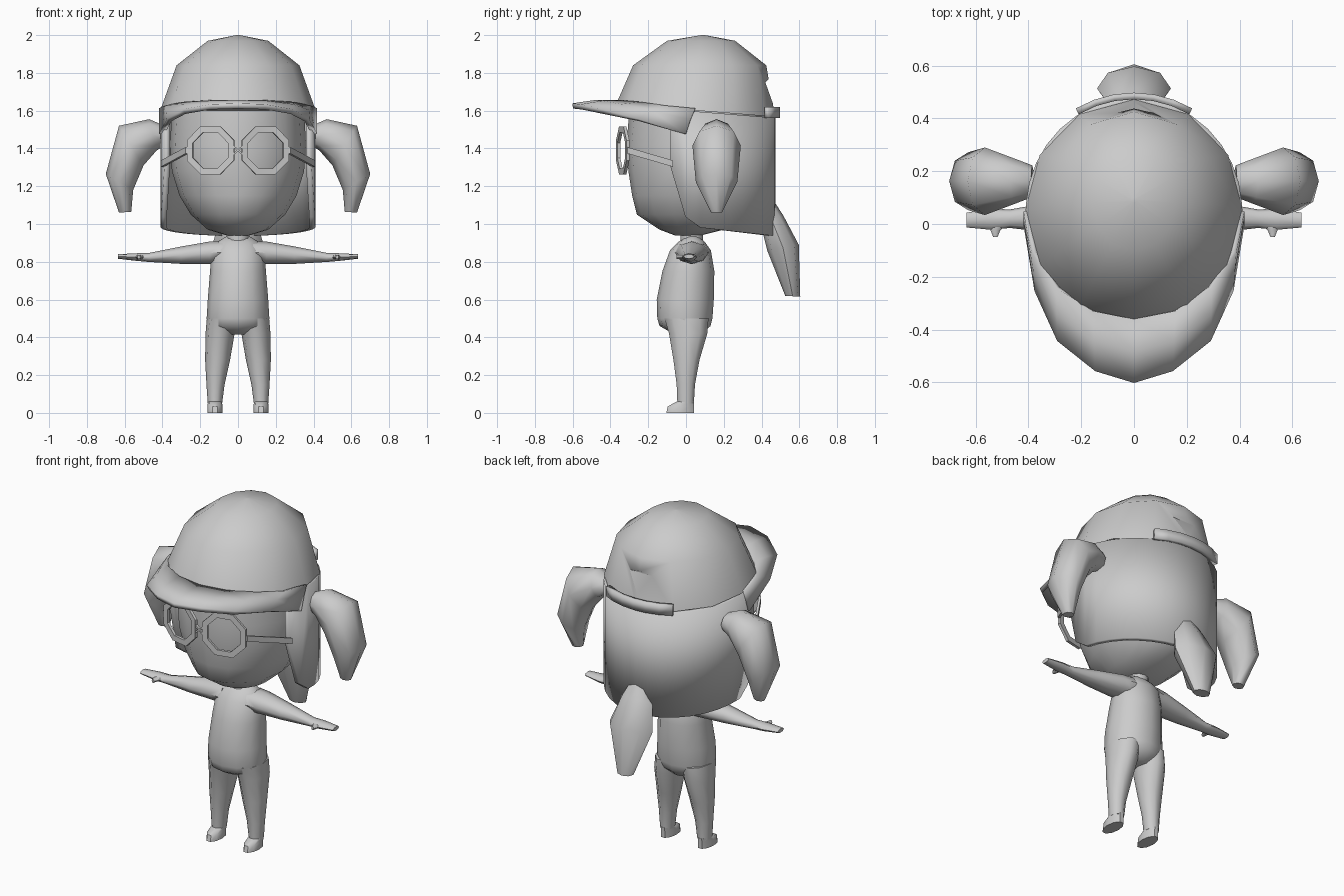
import bpy
from math import sin, cos, pi, radians
from mathutils import Vector as V

cube = bpy.data.objects.get("Cube")
if cube:
    bpy.data.objects.remove(cube)

grey = bpy.data.materials.new("light_grey")
grey.use_nodes = True
grey.diffuse_color = (0.6, 0.6, 0.6, 1)
grey.node_tree.nodes["Principled BSDF"].inputs["Base Color"].default_value = (0.6, 0.6, 0.6, 1)


def modify(obj, kind, **settings):
    mod = obj.modifiers.new(kind, kind)
    for key, value in settings.items():
        setattr(mod, key, value)
    bpy.context.view_layer.objects.active = obj
    bpy.ops.object.modifier_apply(modifier=mod.name)


def build(name, verts, faces, angle=45):
    mesh = bpy.data.meshes.new(name)
    mesh.from_pydata(verts, [], faces)
    mesh.materials.append(grey)
    obj = bpy.data.objects.new(name, mesh)
    bpy.context.collection.objects.link(obj)
    bpy.ops.object.select_all(action='DESELECT')
    obj.select_set(True)
    bpy.context.view_layer.objects.active = obj
    bpy.ops.object.mode_set(mode='EDIT')
    bpy.ops.mesh.select_all(action='SELECT')
    bpy.ops.mesh.normals_make_consistent(inside=False)
    bpy.ops.object.mode_set(mode='OBJECT')
    bpy.ops.object.shade_smooth_by_angle(angle=radians(angle))
    return obj


def loft(name, rings, closed=True, caps=True, angle=45):
    n = len(rings[0])
    faces = []
    for r in range(len(rings) - 1):
        for i in range(n if closed else n - 1):
            j = (i + 1) % n
            faces.append((r * n + i, r * n + j, r * n + n + j, r * n + n + i))
    if closed and caps:
        faces += [tuple(range(n)), tuple(range((len(rings) - 1) * n, len(rings) * n))]
    return build(name, [p for ring in rings for p in ring], faces, angle)


def ring(centre, u, v, n=12, turn=0.0):
    return [V(centre) + V(u) * cos(a) + V(v) * sin(a)
            for a in (2 * pi * i / n + turn for i in range(n))]


def level(z, hx, front, back, x=0, n=12):
    """Horizontal oval between a front and a back y."""
    return ring((x, (front + back) / 2, z), (hx, 0, 0), (0, (back - front) / 2, 0), n)


def lerp(x, table):
    for (a, fa), (b, fb) in zip(table, table[1:]):
        if x <= b:
            return fa + (fb - fa) * max(0, (x - a) / (b - a))
    return table[-1][1]


# Head and neck
loft("head", [level(*r, n=16) for r in (
    (.94, .06, -.06, .08), (.97, .16, -.14, .2), (1.05, .25, -.26, .38), (1.15, .31, -.285, .4),
    (1.28, .35, -.305, .42), (1.42, .36, -.315, .43), (1.6, .35, -.3, .43))], angle=60)
loft("neck", [level(.88, .06, -.03, .09), level(.98, .06, -.03, .09)])

# Hair curtain around the back and sides
arc = [radians(-18 + 216 * i / 20) for i in range(21)]
hem = ((-.08, 1.3), (-.03, 1.07), (.04, .985), (.47, .937))


def curtain(a, low):
    y = .05 + .425 * sin(a)
    return V((.41 * cos(a), y, lerp(y, hem) if low else 1.6 - .08 * y))


hair = loft("hair", [[curtain(a, low) for a in arc] for low in (True, False)], closed=False)
modify(hair, 'SOLIDIFY', thickness=.03, offset=-1)

# Cap dome with a notch at the back
base = [p + V((0, 0, -.08 * p.y)) for p in level(1.605, .412, -.37, .472)]
dome = loft("cap_dome", [base] + [level(*r) for r in (
    (1.84, .325, -.28, .425), (1.97, .16, -.1, .26), (2.0, .01, .08, .1))], angle=50)
notch = ((.42, 1.75), (.47, 1.61), (.6, 1.61), (.6, 1.85), (.49, 1.82))
cutter = loft("cap_notch_cutter", [[V((x, y, z)) for y, z in notch] for x in (-.135, .135)])
cutter.hide_render = True
modify(dome, 'BOOLEAN', operation='DIFFERENCE', object=cutter, solver='EXACT')
bpy.data.objects.remove(cutter)

# Strap under the notch
strap = loft("cap_strap", [[V((.43 * cos(a), .05 + .435 * sin(a), z))
             for a in (radians(d) for d in range(60, 121, 10))]
             for z in (1.56, 1.62)], closed=False)
modify(strap, 'SOLIDIFY', thickness=.025, offset=0)

# Brim: drooping outer edge joined to the dome rim
edge = ((.405, 0, 1.475), (.365, -.25, 1.55), (.285, -.44, 1.595), (.145, -.555, 1.62), (0, -.6, 1.625))
edge = [V(p) for p in edge]
outer = edge + [V((-p.x, p.y, p.z)) for p in edge[-2::-1]]
inner = []
for i in range(9):
    a = -pi * i / 8
    y = .05 + .41 * sin(a)
    inner.append(V((.405 * cos(a), y, 1.615 - .08 * y)))
middle = [(p + q) / 2 + V((0, 0, .008)) for p, q in zip(outer, inner)]
brim = loft("cap_brim", [outer, middle, inner], closed=False, angle=60)
modify(brim, 'SOLIDIFY', thickness=.028, offset=0)


# Hair tails: each section spans an outer and an inner point, with a half width
def tail(name, sections, place, width_axis):
    rings = []
    for a, b, half in sections:
        p, q = V(place(*a)), V(place(*b))
        rings.append(ring((p + q) / 2, (p - q) / 2, V(width_axis) * half, 8))
    loft(name, rings, angle=60)


side_tail = (((.39, 1.52), (.38, 1.42), .06), ((.47, 1.555), (.43, 1.39), .085),
             ((.63, 1.52), (.5, 1.31), .128), ((.7, 1.265), (.555, 1.18), .11),
             ((.63, 1.06), (.565, 1.065), .03))
back_tail = (((.46, 1.13), (.41, 1.09), .05), ((.515, 1.045), (.4, .98), .1),
             ((.597, .89), (.43, .86), .14), ((.605, .615), (.525, .62), .05))
tail("back_hair_tail", back_tail, lambda y, z: (0, y, z), (1, 0, 0))

# Glasses, paired parts and limbs
for side, s in (("left", 1), ("right", -1)):
    tail(side + "_hair_tail", side_tail, lambda x, z: (s * x, .162, z), (0, 1, 0))

    u = V((s * cos(.22), sin(.22), 0))
    depth = V((-s * sin(.22), cos(.22), 0)) * .008
    centre = V((s * .145, -.335, 1.39))
    frame = [ring(centre + depth * d, u * r, (0, 0, r), 8, pi / 8)
             for r, d in ((.138, -1), (.138, 1), (.103, 1), (.103, -1), (.138, -1))]
    loft(side + "_glasses_ring", frame, caps=False, angle=30)

    temple = [[V((s * (x + dx), y, z + dz)) for dx, dz in ((-.008, -.017), (.008, -.017), (.008, .017), (-.008, .017))]
              for x, y, z in ((.27, -.31, 1.39), (.4, -.07, 1.32))]
    loft(side + "_glasses_temple", temple, angle=30)

    arm = [ring((s * x, y, z), (0, hy, 0), (0, 0, hz), 8) for x, y, z, hy, hz in (
        (.08, .03, .85, .09, .06), (.15, .03, .847, .08, .06), (.3, .025, .835, .06, .046),
        (.47, .02, .823, .035, .024), (.54, .018, .825, .04, .02), (.635, .015, .828, .028, .012))]
    loft(side + "_arm", arm, angle=60)
    loft(side + "_thumb", [ring((s * x, y, .825), (hx, 0, 0), (0, 0, .012), 6)
         for x, y, hx in ((.515, .0, .03), (.525, -.025, .018), (.525, -.05, .008))], angle=60)

    leg = [level(z, hx, f, b, s * x, 10) for z, hx, f, b, x in (
        (.5, .08, -.12, .125, .085), (.42, .077, -.095, .118, .095), (.28, .066, -.07, .075, .108),
        (.15, .048, -.052, .05, .119), (.05, .038, -.048, .044, .122))]
    loft(side + "_leg", leg, angle=60)
    loft(side + "_foot", [level(z, hx, f, .046, s * .122, 10) for z, hx, f in (
        (0, .04, -.108), (.035, .04, -.1), (.06, .037, -.05))])

for d in (-1, 1):
    loft("glasses_bridge", [[V((x, y, 1.39 + z + dz)) for y, dz in (
        (-.368, -.006), (-.352, -.006), (-.352, .006), (-.368, .006))]
        for x, z in ((-.03, -.025 * d), (.03, .025 * d))], angle=30)

# Torso
loft("torso", [level(*r) for r in (
    (.415, .06, -.06, .08), (.46, .158, -.14, .13), (.5, .166, -.152, .14), (.6, .16, -.155, .147), (.75, .148, -.125, .15),
    (.86, .14, -.085, .132), (.905, .11, -.04, .1), (.935, .06, 0, .07))], angle=50)
